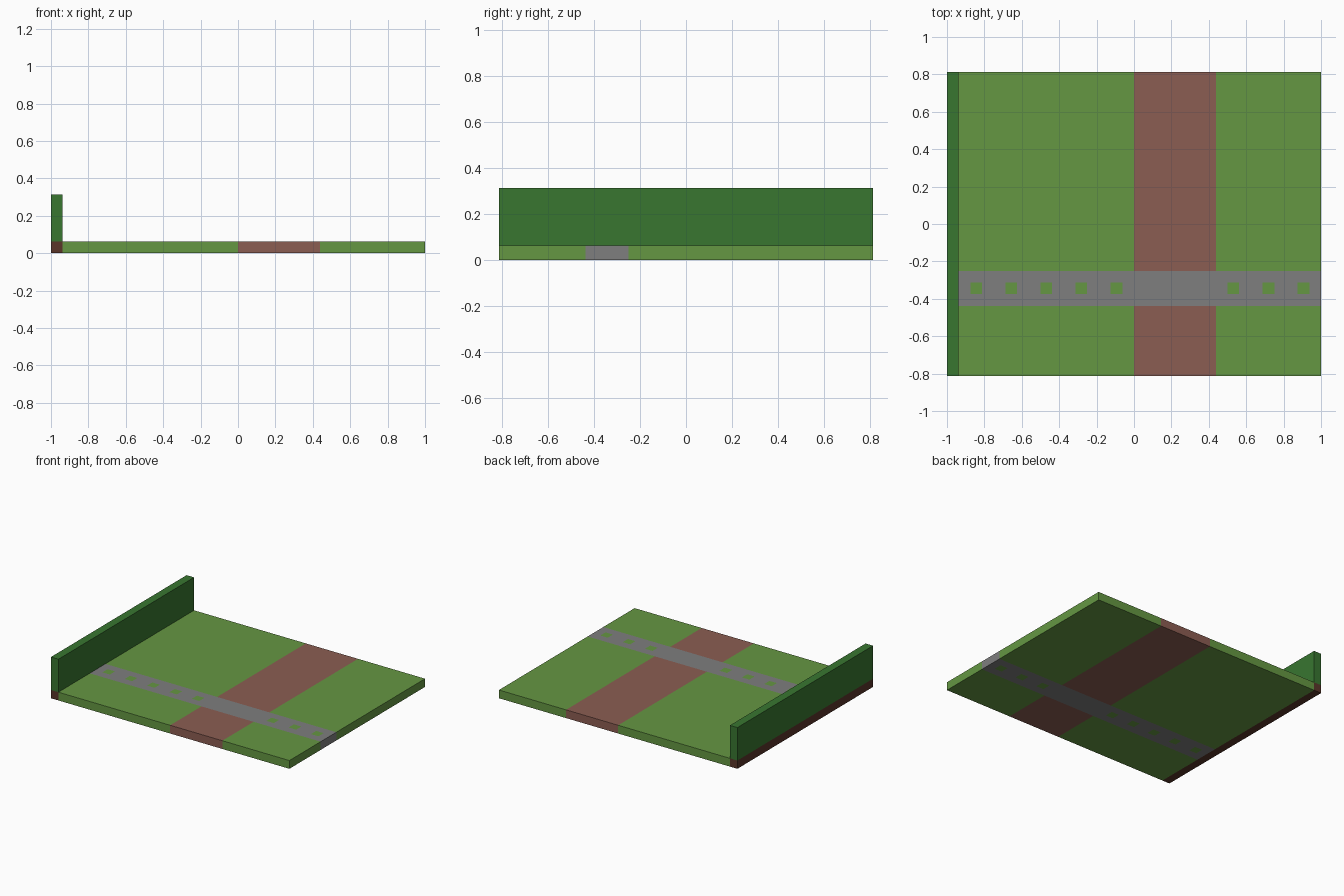
import bpy, bmesh
from mathutils import Vector

if "Cube" in bpy.data.objects:
    bpy.data.objects.remove(bpy.data.objects["Cube"])

U = 1 / 16                       # module size
HX, HY = 16 * U, 13 * U          # half extents


def material(name, rgb):
    m = bpy.data.materials.new(name)
    m.use_nodes = True
    color = (*rgb, 1)
    m.diffuse_color = color
    m.node_tree.nodes["Principled BSDF"].inputs["Base Color"].default_value = color
    return m


grass = material("grass green", (0.13, 0.31, 0.055))
hedge = material("hedge green", (0.04, 0.18, 0.03))
soil = material("soil brown", (0.10, 0.035, 0.022))
clay = material("clay red", (0.26, 0.11, 0.085))
stone = material("stone grey", (0.21, 0.21, 0.21))


def block(name, lo, hi, mats, cuts=(), rule=None):
    """Box between two corners, cut along axes and coloured by a rule."""
    bm = bmesh.new()
    bmesh.ops.create_cube(bm, size=1)
    lo, hi = Vector(lo), Vector(hi)
    for v in bm.verts:
        v.co = (lo + hi) / 2 + v.co * (hi - lo)
    for axis, values in enumerate(cuts):
        normal = [0, 0, 0]
        normal[axis] = 1
        for value in values:
            co = [0, 0, 0]
            co[axis] = value
            bmesh.ops.bisect_plane(bm, geom=bm.verts[:] + bm.edges[:] + bm.faces[:],
                                   plane_co=co, plane_no=normal)
    if rule:
        for f in bm.faces:
            f.material_index = rule(f)
    mesh = bpy.data.meshes.new(name)
    bm.to_mesh(mesh)
    bm.free()
    for m in mats:
        mesh.materials.append(m)
    ob = bpy.data.objects.new(name, mesh)
    bpy.context.collection.objects.link(ob)


# Ground slab: grass with a clay track, a stone path and grass tufts in the path
tufts = [U * (-13.5 + 3 * i) for i in range(5)] + [U * (8.5 + 3 * i) for i in range(3)]
path_y = -5.5 * U
track_end = 7 * U


def ground_color(face):
    c = face.calc_center_median()
    if abs(c.y - path_y) < 1.5 * U:
        if abs(c.y - path_y) < U / 2 and any(abs(c.x - t) < U / 2 for t in tufts):
            return 0
        return 2
    return 1 if 0 < c.x < track_end else 0


x_cuts = [0, track_end] + [t + s * U / 2 for t in tufts for s in (-1, 1)]
y_cuts = [path_y + s * U for s in (-1.5, -0.5, 0.5, 1.5)]
block("ground_slab", (-HX + U, -HY, 0), (HX, HY, U), [grass, clay, stone],
      (x_cuts, y_cuts), ground_color)

# Hedge along one edge, standing on a strip of soil
block("hedge_soil", (-HX, -HY, 0), (-HX + U, HY, U), [soil])
block("hedge_wall", (-HX, -HY, U), (-HX + U, HY, 5 * U), [hedge])
